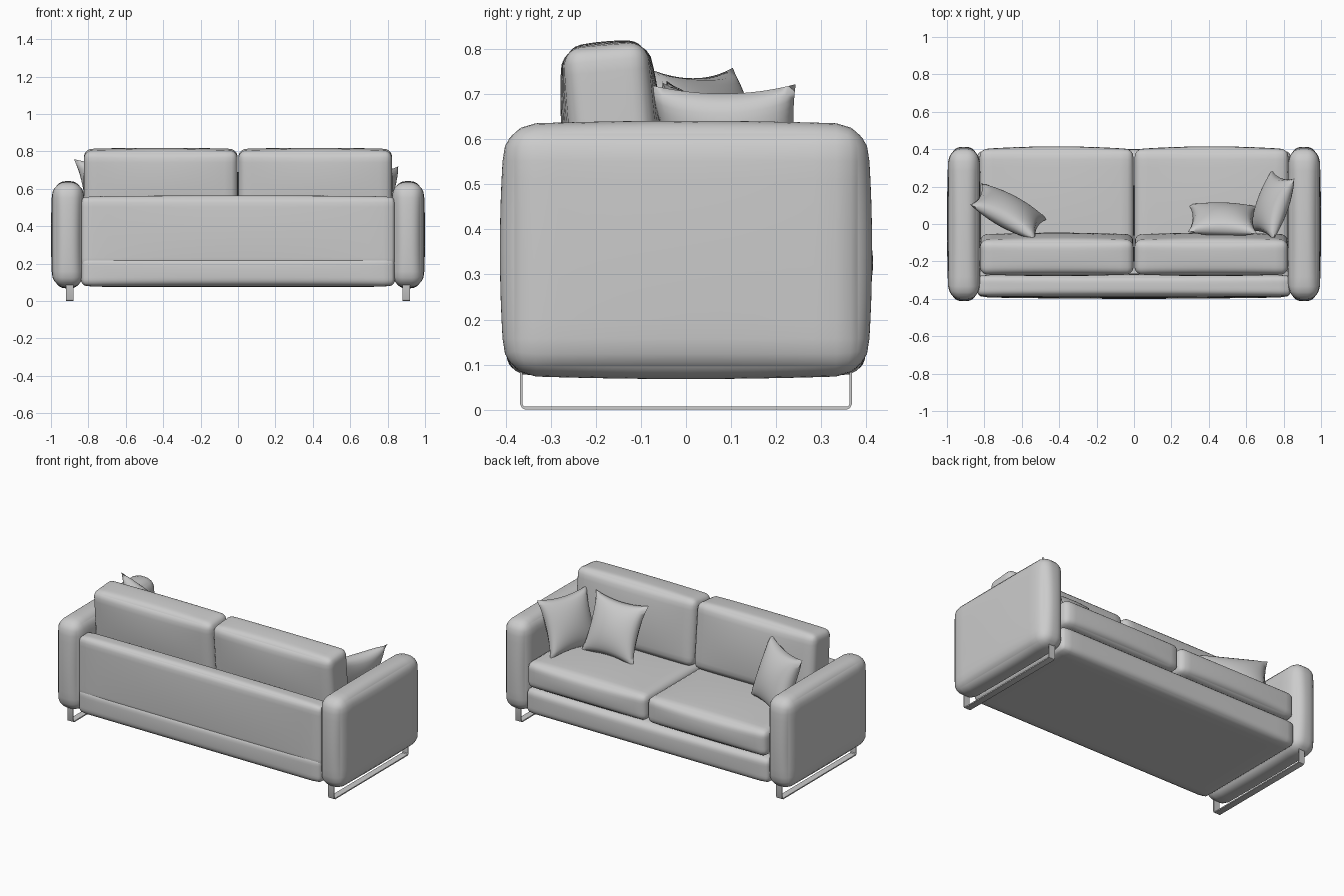
import bpy, bmesh, math
from mathutils import Vector, Matrix

if "Cube" in bpy.data.objects:
    bpy.data.objects.remove(bpy.data.objects["Cube"])


def finish(name, bm, matrix=None, angle=50):
    if matrix:
        bm.transform(matrix)
    bmesh.ops.recalc_face_normals(bm, faces=bm.faces)
    me = bpy.data.meshes.new(name)
    bm.to_mesh(me)
    bm.free()
    ob = bpy.data.objects.new(name, me)
    bpy.context.collection.objects.link(ob)
    bpy.ops.object.select_all(action='DESELECT')
    ob.select_set(True)
    bpy.context.view_layer.objects.active = ob
    bpy.ops.object.shade_smooth_by_angle(angle=math.radians(angle))
    return ob


def soft_box(name, lo, hi, radius, bulge=(0, 0, 0), tilt=0):
    """Upholstered block: rounded edges, faces swelling by bulge per axis."""
    lo, hi = Vector(lo), Vector(hi)
    half, centre = (hi - lo) / 2, (hi + lo) / 2
    half -= Vector(bulge)
    bm = bmesh.new()
    bmesh.ops.create_cube(bm, size=2)
    bmesh.ops.subdivide_edges(bm, edges=bm.edges[:], cuts=15, use_grid_fill=True)
    for v in bm.verts:
        # crowd the grid towards the edges, then round them
        p = Vector([math.sin(c * math.pi / 2) for c in v.co])
        q = Vector([p[i] * half[i] for i in range(3)])
        inner = Vector([max(-(half[i] - radius), min(half[i] - radius, q[i])) for i in range(3)])
        d = q - inner
        if d.length > 1e-6:
            q = inner + d.normalized() * radius
        for i in range(3):
            a, b = p[(i + 1) % 3], p[(i + 2) % 3]
            q[i] += bulge[i] * p[i] * (1 - a * a) * (1 - b * b)
        v.co = q
    return finish(name, bm, Matrix.Translation(centre) @ Matrix.Rotation(math.radians(tilt), 4, 'X'))


def pillow(name, centre, facing, tilt, width, height, thick):
    """Throw pillow with pinched corners, facing a plan direction and leaning back."""
    bm = bmesh.new()
    bmesh.ops.create_grid(bm, x_segments=20, y_segments=20, size=1)
    top = bm.faces[:]
    bottom = [f for f in bmesh.ops.duplicate(bm, geom=bm.verts[:] + bm.edges[:] + top)['geom']
              if isinstance(f, bmesh.types.BMFace)]
    low = {v for f in bottom for v in f.verts}
    for v in bm.verts:
        x, y = v.co.x, v.co.y
        swell = (max(0, 1 - x * x) * max(0, 1 - y * y)) ** 0.5
        rim = 0.13 * max(abs(x), abs(y))
        z = thick / 2 * swell * (-1 if v in low else 1)
        v.co = (x * width / 2 * (1 - 0.13 * (1 - y * y)),
                y * height / 2 * (1 - 0.13 * (1 - x * x)), z)
    bmesh.ops.remove_doubles(bm, verts=bm.verts[:], dist=0.0005)
    n = Vector((facing[0], facing[1], 0)).normalized()
    side = Vector((0, 0, 1)).cross(n)
    t = math.radians(tilt)
    normal = n * math.cos(t) + Vector((0, 0, math.sin(t)))
    up = normal.cross(side)
    m = Matrix((side, up, normal)).transposed().to_4x4()
    return finish(name, bm, Matrix.Translation(centre) @ m, 80)


# Base and back panel
soft_box("base", (-0.84, -0.40, 0.075), (0.84, 0.40, 0.24), 0.04, (0, 0.008, 0.002))
soft_box("back_panel", (-0.84, -0.395, 0.17), (0.84, -0.265, 0.565), 0.035, (0, 0.008, 0.006))


def sled_leg(name, x):
    """Flat metal band bent into a U, its ends hidden in the arm."""
    w, t, c = 0.02, 0.005, 0.012
    outer = [(-0.368, 0.11), (-0.368, c), (-0.364, 0.004), (-0.356, 0.002),
             (0.356, 0.002), (0.364, 0.004), (0.368, c), (0.368, 0.11)]
    inset = [(y - math.copysign(t, y), max(z, t + 0.002)) for y, z in outer]
    bm = bmesh.new()
    rows = []
    for (y, z), (yi, zi) in zip(outer, inset):
        z -= 0.002 if z < 0.003 else 0
        rows.append([bm.verts.new(p) for p in ((x - w, y, z), (x + w, y, z), (x + w, yi, zi), (x - w, yi, zi))])
    for a, b in zip(rows, rows[1:]):
        for i in range(4):
            j = (i + 1) % 4
            bm.faces.new((a[i], a[j], b[j], b[i]))
    bm.faces.new(rows[0])
    bm.faces.new(rows[-1])
    finish(name, bm, None, 30)


# Arms, legs, seat and back cushions on both sides
for s, tag in ((-1, "left"), (1, "right")):
    x = sorted((s * 0.818, s * 1.0))
    soft_box(tag + "_arm", (x[0], -0.413, 0.068), (x[1], 0.413, 0.641), 0.068, (0.008, 0.012, 0.008))
    sled_leg(tag + "_leg", s * 0.90)
    x = sorted((s * 0.001, s * 0.828))
    soft_box(tag + "_seat_cushion", (x[0], -0.27, 0.232), (x[1], 0.415, 0.42), 0.04, (0.002, 0.015, 0.012))
    x = sorted((s * 0.001, s * 0.825))
    soft_box(tag + "_back_cushion", (x[0], -0.275, 0.395), (x[1], -0.05, 0.818), 0.042,
             (0.002, 0.018, 0.008), 5)

# Throw pillows
pillow("left_throw_pillow", (-0.67, 0.065, 0.58), (0.48, 0.88), 20, 0.40, 0.38, 0.15)
pillow("middle_throw_pillow", (0.475, 0.025, 0.565), (0.03, 1), 24, 0.37, 0.36, 0.14)
pillow("right_throw_pillow", (0.74, 0.10, 0.56), (-0.94, 0.33), 22, 0.35, 0.35, 0.14)
